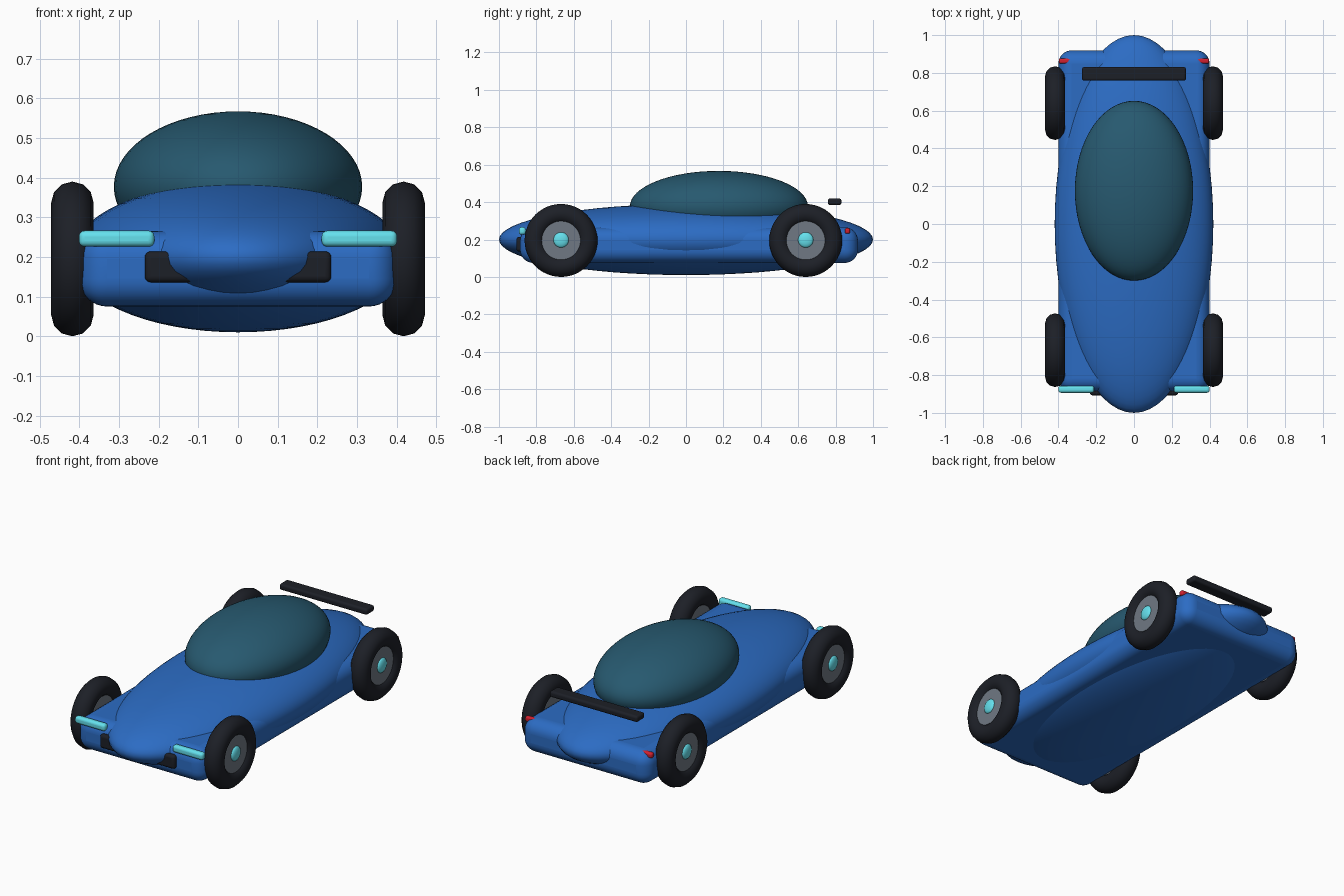
import bpy
from math import pi, radians

if "Cube" in bpy.data.objects:
    bpy.data.objects.remove(bpy.data.objects["Cube"])


def material(name, r, g, b):
    m = bpy.data.materials.new(name)
    m.diffuse_color = (r, g, b, 1)
    m.use_nodes = True
    m.node_tree.nodes["Principled BSDF"].inputs["Base Color"].default_value = m.diffuse_color
    return m


BLUE = material("blue_paint", 0.025, 0.15, 0.55)
GLASS = material("teal_glass", 0.02, 0.10, 0.16)
BLACK = material("black_rubber", 0.012, 0.014, 0.02)
METAL = material("grey_metal", 0.16, 0.19, 0.23)
CYAN = material("cyan_light", 0.13, 0.75, 0.85)
RED = material("red_light", 0.65, 0.015, 0.03)


def finish(name, mat, angle=40):
    ob = bpy.context.object
    ob.name = name
    ob.data.materials.append(mat)
    bpy.ops.object.transform_apply(location=False, rotation=True, scale=True)
    bpy.ops.object.shade_smooth_by_angle(angle=radians(angle))
    return ob


def ellipsoid(name, loc, radii, mat, segments=64, rings=32):
    bpy.ops.mesh.primitive_uv_sphere_add(segments=segments, ring_count=rings, radius=1, location=loc)
    bpy.context.object.scale = radii
    return finish(name, mat, 60)


def rounded_box(name, loc, size, bevel, mat, segments=4):
    bpy.ops.mesh.primitive_cube_add(size=1, location=loc)
    bpy.context.object.scale = size
    ob = finish(name, mat)
    mod = ob.modifiers.new("rounding", 'BEVEL')
    mod.width = bevel
    mod.segments = segments
    return ob


# Body: long ellipsoid shell over a rounded chassis
ellipsoid("body_shell", (0, 0, 0.2), (0.42, 1.0, 0.19), BLUE)
rounded_box("chassis", (0, 0.016, 0.17), (0.8, 1.806, 0.19), 0.07, BLUE, 8)

# Glass canopy
ellipsoid("canopy", (0, 0.176, 0.377), (0.313, 0.476, 0.19), GLASS)

# Rear wing and front grille
rounded_box("rear_wing", (0, 0.795, 0.402), (0.55, 0.072, 0.035), 0.012, BLACK)
rounded_box("grille", (0, -0.88, 0.175), (0.47, 0.054, 0.078), 0.015, BLACK)

for side, s in (("left", -1), ("right", 1)):
    # Lights
    rounded_box(side + "_headlight", (s * 0.306, -0.875, 0.246), (0.19, 0.037, 0.04), 0.014, CYAN)
    rounded_box(side + "_taillight", (s * 0.308, 0.863, 0.246), (0.18, 0.028, 0.03), 0.01, RED)

    # Wheels: tyre, hub disc and centre cap
    for end, y in (("front", -0.668), ("rear", 0.64)):
        label = end + "_" + side
        x = s * 0.4175
        bpy.ops.mesh.primitive_torus_add(major_radius=0.1415, minor_radius=0.0535,
                                         major_segments=48, minor_segments=12,
                                         location=(x, y, 0.195), rotation=(0, pi / 2, 0))
        finish(label + "_tyre", BLACK)
        bpy.ops.mesh.primitive_cylinder_add(vertices=40, radius=0.106, depth=0.07,
                                            location=(x, y, 0.198), rotation=(0, pi / 2, 0))
        finish(label + "_hub", METAL)
        ellipsoid(label + "_cap", (s * 0.452, y, 0.198), (0.016, 0.041, 0.041), CYAN, 24, 12)
